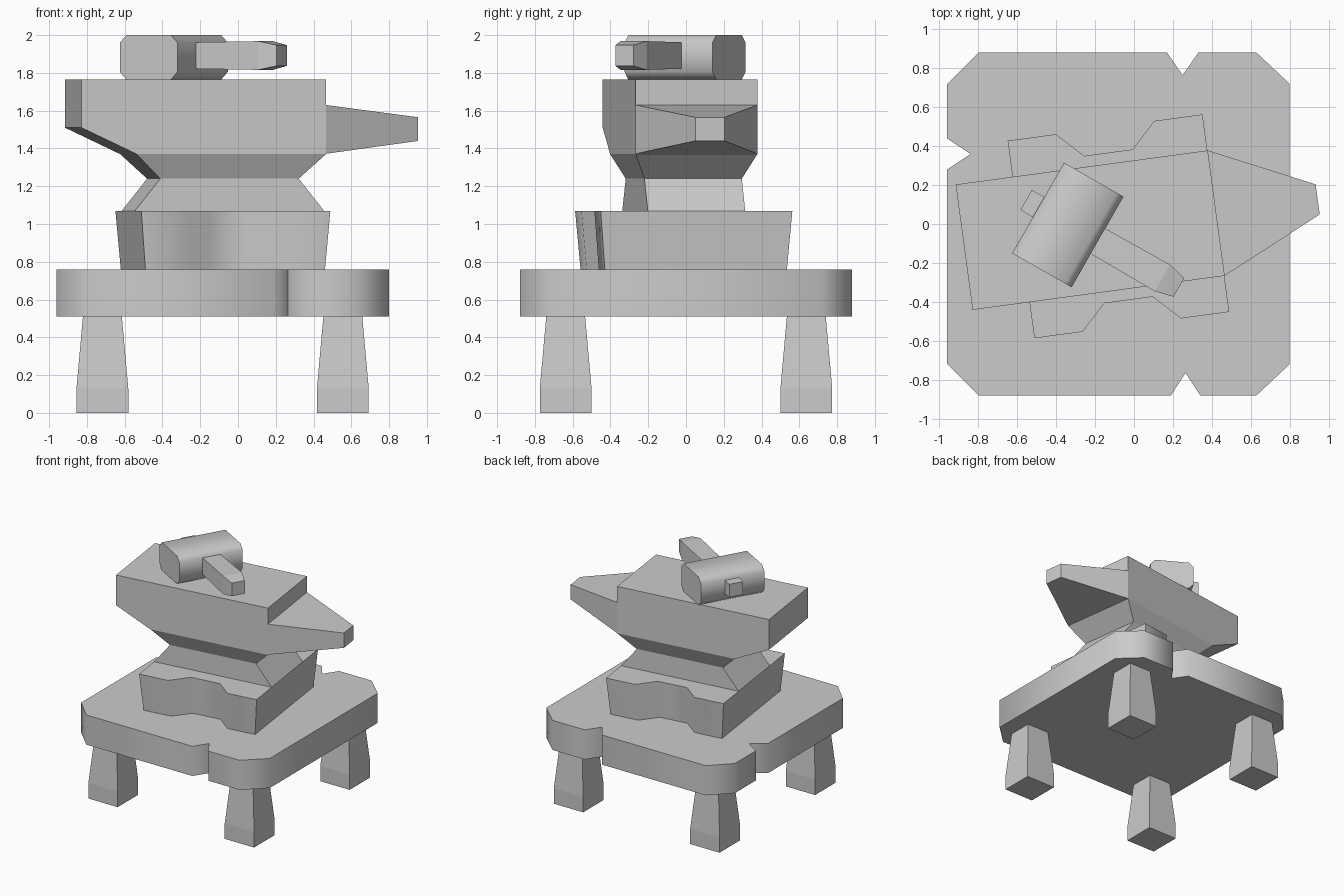
import bpy, bmesh
from math import radians
from mathutils import Matrix

if "Cube" in bpy.data.objects:
    bpy.data.objects.remove(bpy.data.objects["Cube"])


def loft(name, rings, loc=(0, 0, 0), turn=0, smooth=False):
    """Skin a list of equal-length point rings and cap both ends."""
    bm = bmesh.new()
    vr = [[bm.verts.new(p) for p in ring] for ring in rings]
    n = len(vr[0])
    for a, b in zip(vr, vr[1:]):
        for i in range(n):
            j = (i + 1) % n
            bm.faces.new((a[i], a[j], b[j], b[i]))
    bm.faces.new(vr[0])
    bm.faces.new(vr[-1])
    bmesh.ops.recalc_face_normals(bm, faces=bm.faces)
    bmesh.ops.transform(bm, verts=bm.verts,
                        matrix=Matrix.Translation(loc) @ Matrix.Rotation(radians(turn), 4, 'Z'))
    me = bpy.data.meshes.new(name)
    bm.to_mesh(me)
    bm.free()
    ob = bpy.data.objects.new(name, me)
    bpy.context.collection.objects.link(ob)
    if smooth:
        bpy.context.view_layer.objects.active = ob
        ob.select_set(True)
        bpy.ops.object.shade_smooth_by_angle(angle=radians(60))
        ob.select_set(False)
    return ob


def flat(outline, z, s=1):
    return [(x * s, y * s, z) for x, y in outline]


def rect(x0, x1, hy, z):
    return [(x0, -hy, z), (x1, -hy, z), (x1, hy, z), (x0, hy, z)]


def section(x, hy, z0, z1, yc=0):
    return [(x, yc - hy, z0), (x, yc + hy, z0), (x, yc + hy, z1), (x, yc - hy, z1)]


# Table slab with clipped corners and chipped edges
slab = [(-.96, -.72), (-.80, -.88), (.19, -.88), (.265, -.765), (.34, -.88),
        (.63, -.88), (.80, -.72), (.80, .72), (.63, .88), (.33, .88),
        (.25, .765), (.17, .88), (-.80, .88), (-.96, .72), (-.96, .44),
        (-.84, .36), (-.96, .28)]
loft("table_top", [flat(slab, .51), flat(slab, .76)], smooth=True)

# Four tapered legs
for xn, x in (("left", -.718), ("right", .555)):
    for yn, y in (("front", -.637), ("back", .637)):
        loft(f"{yn}_{xn}_leg", [rect(-h, h, h, z) for h, z in
                                ((.137, 0), (.137, .13), (.103, .51))], (x, y, 0))

# Anvil foot with scooped long sides
ANVIL = dict(loc=(-.08, -.012, 0), turn=7.7)
side = [(-.505, -.512), (-.255, -.512), (-.125, -.382),
        (.125, -.382), (.255, -.512), (.505, -.512)]
foot = side + [(-x, -y) for x, y in side]
loft("anvil_foot", [flat(foot, .76, .95), flat(foot, 1.07)], smooth=True, **ANVIL)

# Anvil waist and body
loft("anvil_body", [rect(-.505, .505, .26, 1.07), rect(-.37, .37, .26, 1.24),
                    rect(-.505, .507, .325, 1.37), rect(-.80, .507, .325, 1.51),
                    rect(-.80, .507, .325, 1.765)], **ANVIL)

# Horn
loft("anvil_horn", [section(.507, .325, 1.372, 1.63),
                    section(1.033, .078, 1.44, 1.565)], **ANVIL)

# Hammer: handle runs along local x, head along local y
HAMMER = dict(loc=(-.34, -.005, 0), turn=-29.8)
w, c, d, z0, z1 = .176, .04, .04, 1.765, 2.0
head = [(-w + c, z0), (w - c, z0), (w, z0 + d), (w, z1 - d),
        (w - c, z1), (-w + c, z1), (-w, z1 - d), (-w, z0 + d)]
loft("hammer_head", [[(x, y, z) for x, z in head] for y in (-.268, .268)],
     smooth=True, **HAMMER)
loft("hammer_handle", [section(x, h, 1.892 - k, 1.892 + k, .005) for x, h, k in
                       ((-.25, .058, .055), (.18, .075, .07), (.557, .079, .076), (.655, .055, .055))],
     **HAMMER)
